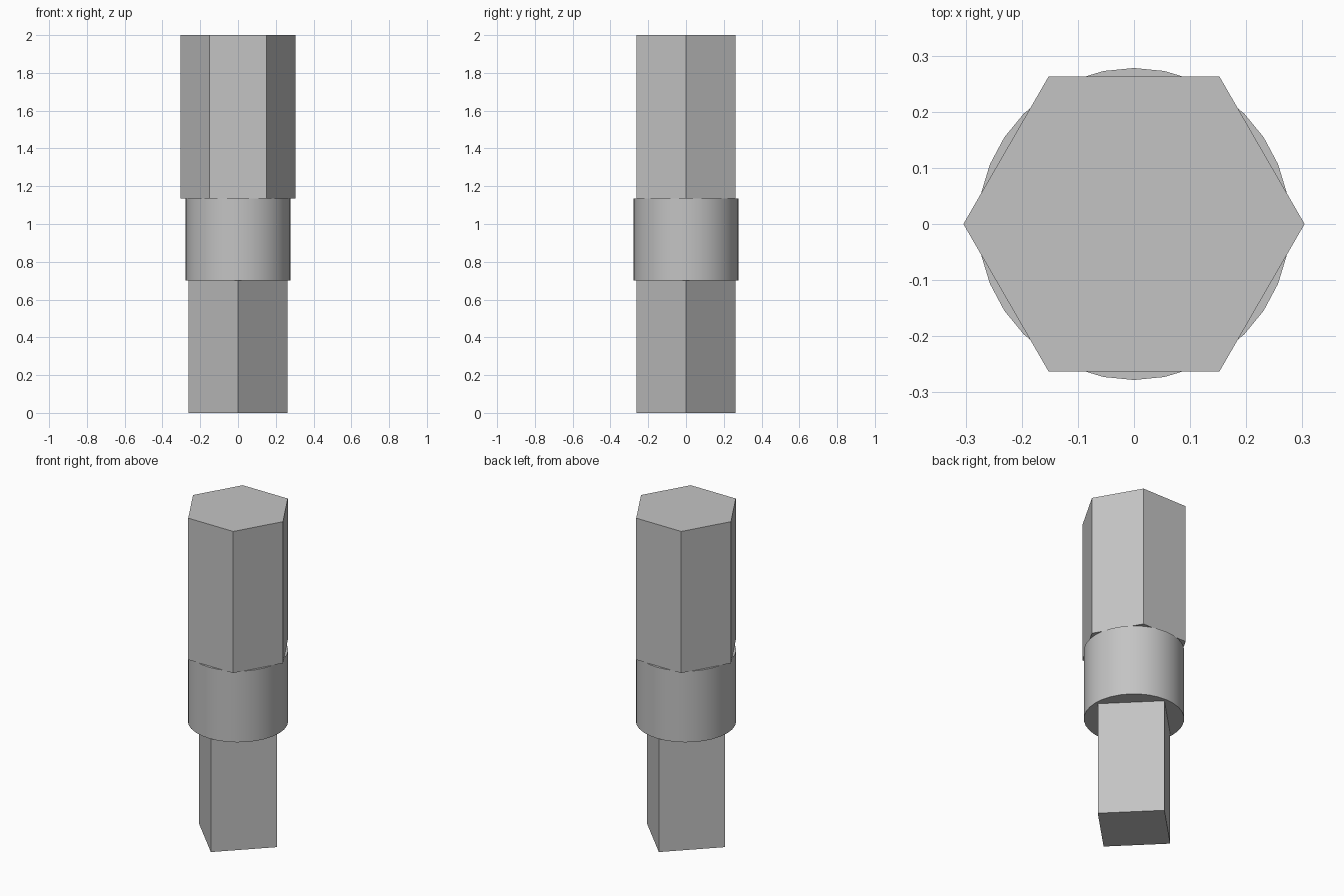
import bpy
import math

default = bpy.data.objects.get("Cube")
if default:
    bpy.data.objects.remove(default, do_unlink=True)

# Single plain metal colour
metal = bpy.data.materials.new("grey metal")
metal.use_nodes = True
GREY = (0.55, 0.55, 0.55, 1)
metal.diffuse_color = GREY
metal.node_tree.nodes["Principled BSDF"].inputs["Base Color"].default_value = GREY


def prism(name, sides, radius, bottom, top, turn=0, smooth=False):
    """Upright closed prism between two heights."""
    bpy.ops.mesh.primitive_cylinder_add(
        vertices=sides, radius=radius, depth=top - bottom,
        location=(0, 0, (bottom + top) / 2), rotation=(0, 0, math.radians(turn)))
    part = bpy.context.object
    part.name = name
    part.data.materials.append(metal)
    if smooth:
        bpy.ops.object.shade_smooth_by_angle(angle=math.radians(30))
    return part


# Square drive, round collar and hexagonal shank
prism("square_drive", 4, 0.262, 0, 0.7)
prism("round_collar", 32, 0.278, 0.7, 1.135, smooth=True)
prism("hex_shank", 6, 0.304, 1.135, 2, turn=30)
